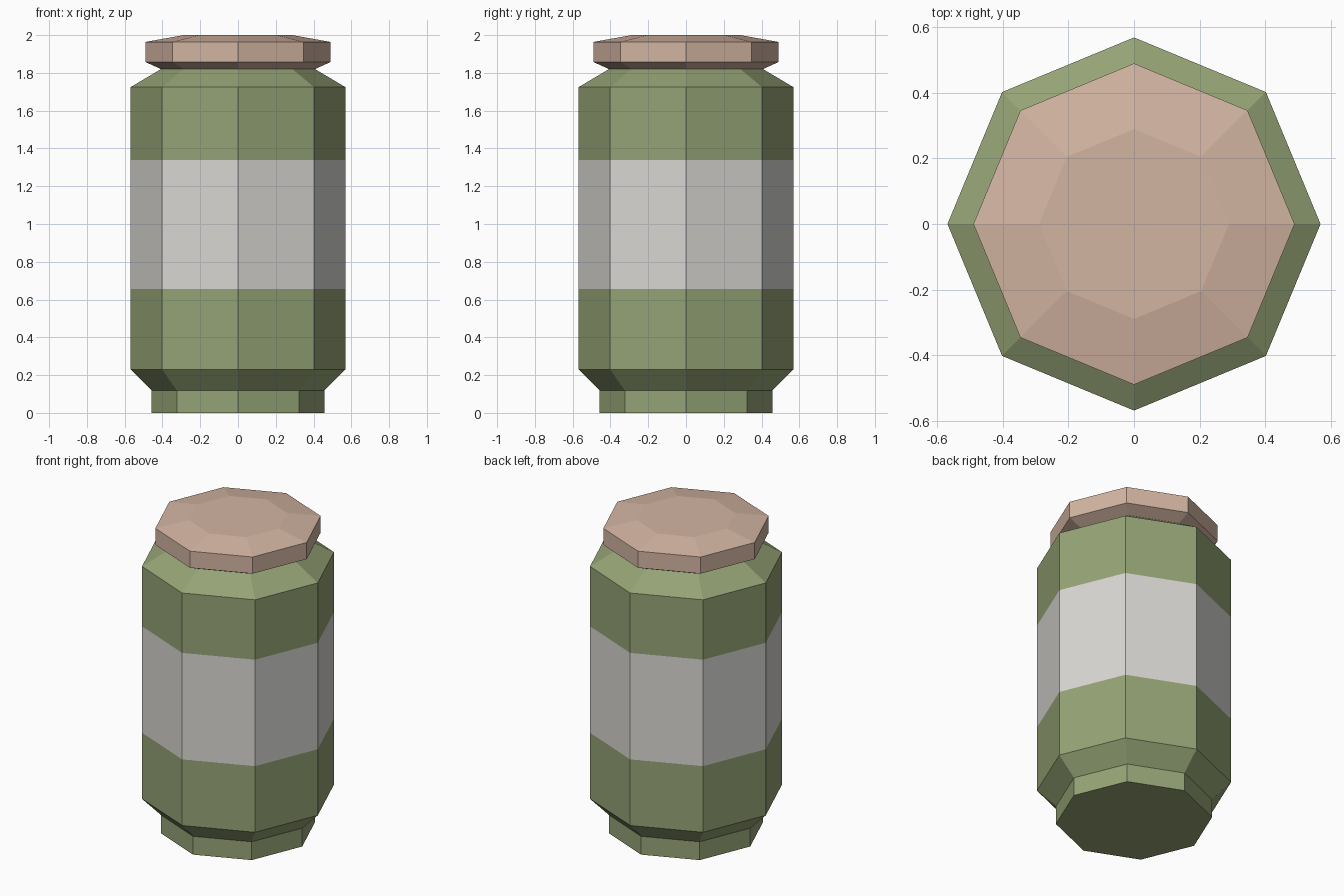
import bpy
import bmesh
from math import cos, sin, pi

SIDES = 8

cube = bpy.data.objects.get("Cube")
if cube:
    bpy.data.objects.remove(cube, do_unlink=True)


def material(name, rgb):
    mat = bpy.data.materials.new(name)
    mat.use_nodes = True
    colour = (*rgb, 1.0)
    mat.diffuse_color = colour
    mat.node_tree.nodes["Principled BSDF"].inputs["Base Color"].default_value = colour
    return mat


def lathe(name, profile, materials, cap_bottom=True, cap_top=True, pick=None):
    """Eight-sided turned part from (radius, height) pairs, corners on the axes."""
    bm = bmesh.new()
    rings = [[bm.verts.new((r * cos(2 * pi * i / SIDES), r * sin(2 * pi * i / SIDES), z))
              for i in range(SIDES)] for r, z in profile]
    for low, high in zip(rings, rings[1:]):
        for i in range(SIDES):
            j = (i + 1) % SIDES
            bm.faces.new((low[i], low[j], high[j], high[i]))
    if cap_bottom:
        bm.faces.new(rings[0][::-1])
    if cap_top:
        bm.faces.new(rings[-1])
    if pick:
        for face in bm.faces:
            face.material_index = pick(face.calc_center_median().z)
    mesh = bpy.data.meshes.new(name)
    bm.to_mesh(mesh)
    bm.free()
    for mat in materials:
        mesh.materials.append(mat)
    obj = bpy.data.objects.new(name, mesh)
    bpy.context.collection.objects.link(obj)
    return obj


green = material("olive green", (0.30, 0.37, 0.18))
white = material("label off white", (0.69, 0.68, 0.65))
tan = material("lid tan", (0.65, 0.46, 0.36))

# Jar body with foot, shoulders and a label band around the middle
LABEL_LOW, LABEL_HIGH = 0.655, 1.34
lathe("jar_body",
      [(0.457, 0), (0.457, 0.118), (0.568, 0.23), (0.568, LABEL_LOW),
       (0.568, LABEL_HIGH), (0.568, 1.725), (0.408, 1.82)],
      [green, white], cap_top=False,
      pick=lambda z: int(LABEL_LOW < z < LABEL_HIGH))

# Lid with bevelled underside and shallow domed top
lathe("lid", [(0.408, 1.82), (0.489, 1.857), (0.489, 1.964), (0.289, 2.0)], [tan])
